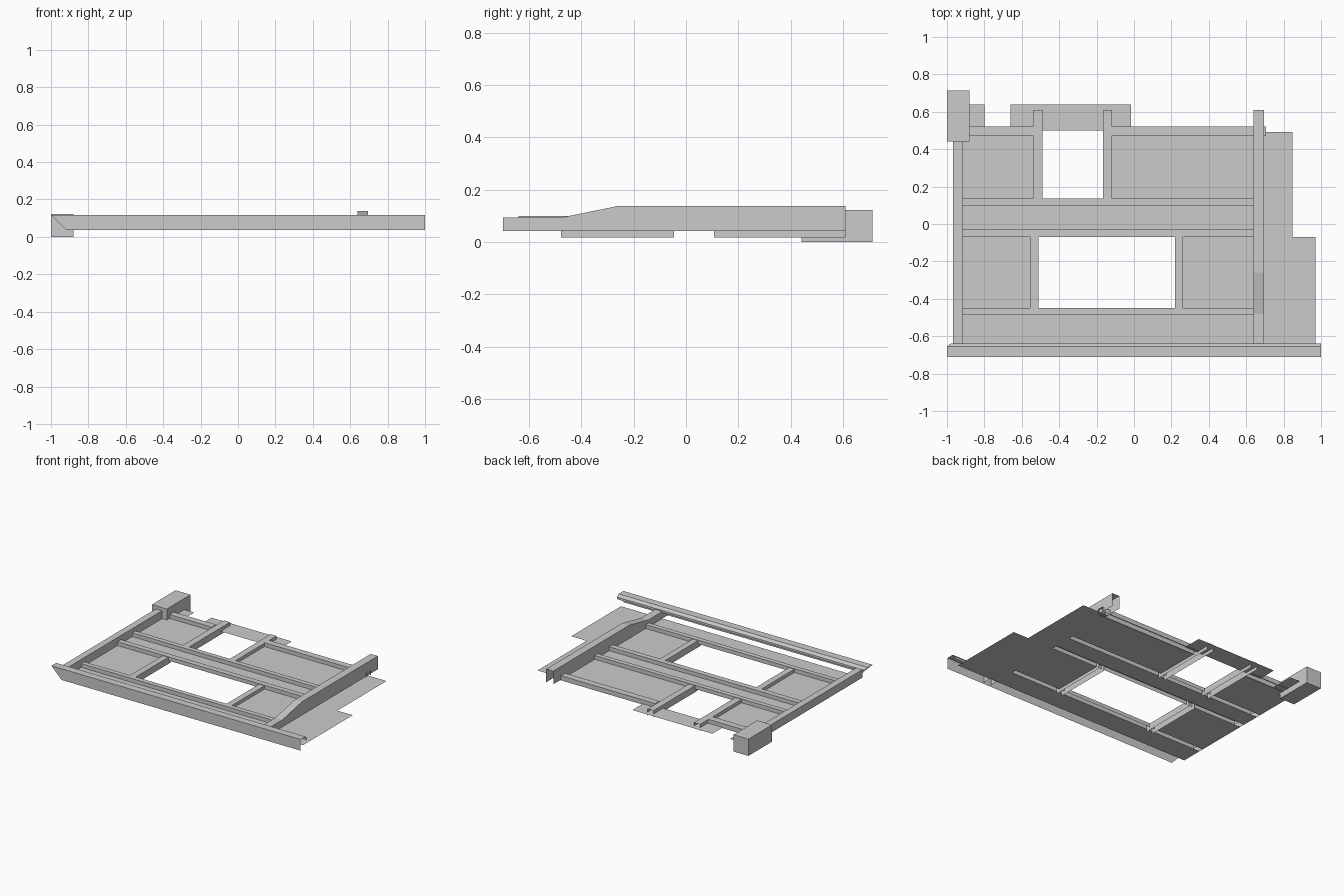
import bpy

if "Cube" in bpy.data.objects:
    bpy.data.objects.remove(bpy.data.objects["Cube"])

PLATE_Z = 0.042


def sheet(name, verts, faces):
    me = bpy.data.meshes.new(name)
    me.from_pydata(verts, [], faces)
    me.update()
    ob = bpy.data.objects.new(name, me)
    bpy.context.collection.objects.link(ob)
    return ob


def strip(name, a, b):
    """Thin folded sheet: joins two matching section outlines."""
    n = len(a)
    return sheet(name, a + b, [(i, i + 1, n + i + 1, n + i) for i in range(n - 1)])


def cross_channel(name, x0, x1, y0, y1, z0, z1):
    prof = [(y0, z0), (y0, z1), (y1, z1), (y1, z0)]
    return strip(name, [(x1, y, z) for y, z in prof], [(x0, y, z) for y, z in prof])


def long_channel(name, x0, x1, y0, y1, z0, z1):
    prof = [(x0, z0), (x0, z1), (x1, z1), (x1, z0)]
    return strip(name, [(x, y0, z) for x, z in prof], [(x, y1, z) for x, z in prof])


def plate(name, x0, x1, y0, y1, z=PLATE_Z):
    return sheet(name, [(x0, y0, z), (x1, y0, z), (x1, y1, z), (x0, y1, z)], [(0, 1, 2, 3)])


# Front sill: folded section, mitred at 45 degrees on the left end
sill = [(-0.71, 0.037), (-0.71, 0.118), (-0.655, 0.118), (-0.64, 0.10), (-0.64, 0.085)]
strip("front_sill", [(1, y, z) for y, z in sill],
      [(-1 + (0.118 - z), y, z) for y, z in sill])

# Stepped main rail: two webs and a folded top
top = [(-0.70, 0.093), (-0.48, 0.093), (-0.26, 0.138), (0.61, 0.138)]
X0, X1 = 0.638, 0.695
strip("main_rail_top", [(X1, y, z) for y, z in top], [(X0, y, z) for y, z in top])
for side, x in (("left", X0), ("right", X1)):
    strip("main_rail_web_" + side, [(x, y, PLATE_Z) for y, z in top], [(x, y, z) for y, z in top])

# Left side rail
long_channel("left_rail", -0.967, -0.918, -0.64, 0.47, PLATE_Z, 0.10)

# Cross members
for i, (y0, y1) in enumerate([(-0.485, -0.45), (-0.07, -0.03), (0.10, 0.135)]):
    cross_channel(f"cross_member_{i}", -0.918, X0, y0, y1, PLATE_Z, 0.07)
for side, x0, x1 in (("left", -0.918, -0.54), ("right", -0.118, 0.705)):
    cross_channel("rear_cross_member_" + side, x0, x1, 0.472, 0.52, 0.036, 0.07)

# Short opening frames
for i, (x0, x1) in enumerate([(-0.555, -0.51), (0.218, 0.262)]):
    long_channel(f"front_opening_frame_{i}", x0, x1, -0.478, -0.045, 0.018, 0.066)
for i, (x0, x1) in enumerate([(-0.54, -0.49), (-0.166, -0.118)]):
    long_channel(f"rear_opening_frame_{i}", x0, x1, 0.108, 0.61, 0.018, 0.066)

# Floor plates
plates = {
    "front_floor": (-0.967, 0.97, -0.64, -0.485),
    "right_wing_front": (X0, 0.97, -0.485, -0.07),
    "right_wing_rear": (X0, 0.847, -0.07, 0.493),
    "front_left_floor": (-0.967, -0.555, -0.45, -0.07),
    "front_right_floor": (0.262, X0, -0.45, -0.07),
    "middle_floor": (-0.967, X0, -0.03, 0.10),
    "rear_left_floor": (-0.967, -0.54, 0.135, 0.472),
    "rear_right_floor": (-0.118, X0, 0.135, 0.472),
    "rear_tab": (-0.66, -0.017, 0.50, 0.64),
    "rear_left_tab": (-0.88, -0.80, 0.472, 0.64),
}
for name, (x0, x1, y0, y1) in plates.items():
    plate(name, x0, x1, y0, y1)

# Rear corner block
bpy.ops.mesh.primitive_cube_add(size=1, location=(-0.94, 0.577, 0.061))
block = bpy.context.object
block.name = "corner_block"
block.scale = (0.12, 0.272, 0.122)
